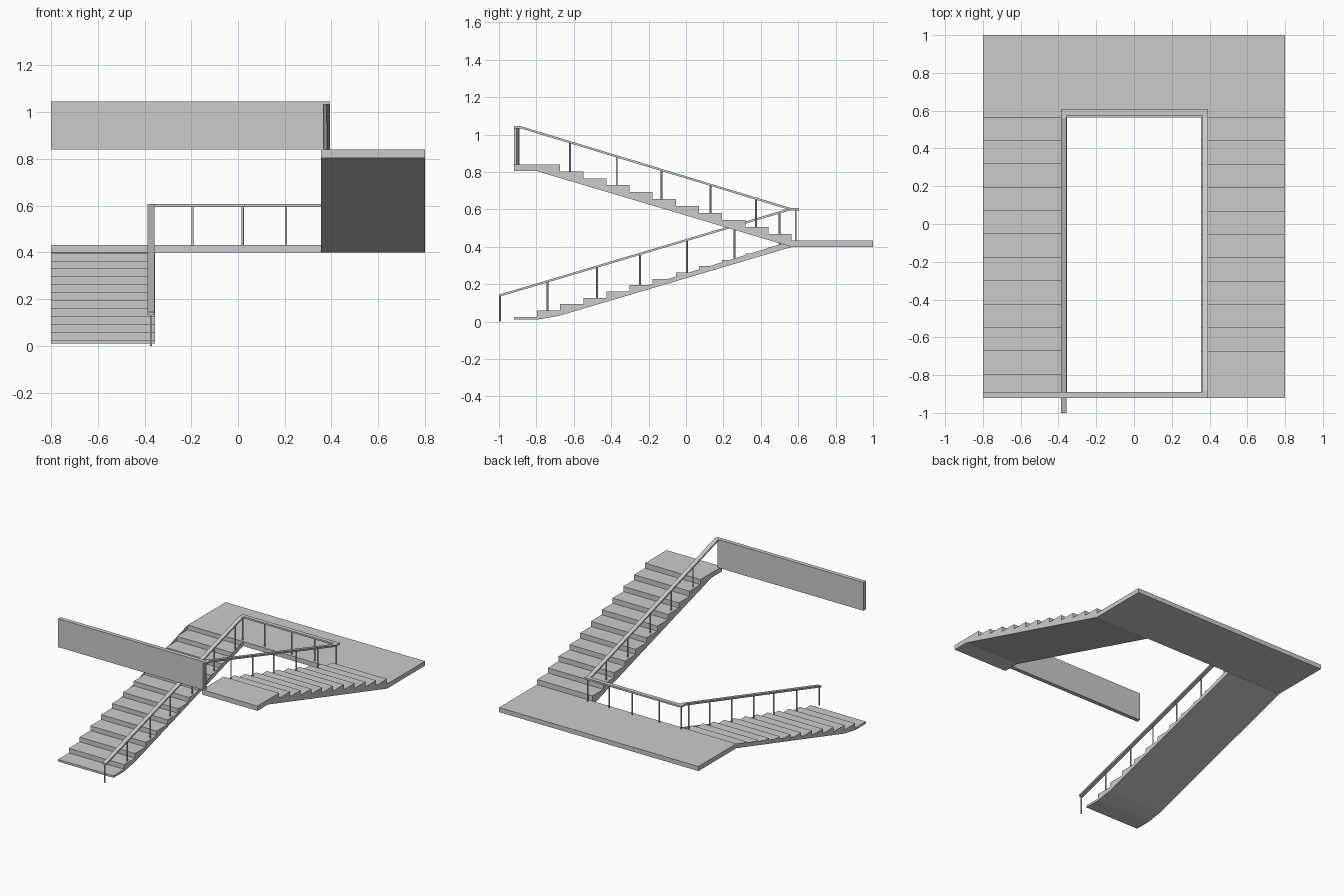
import bpy, bmesh
from mathutils import Vector

default = bpy.data.objects.get("Cube")
if default:
    bpy.data.objects.remove(default, do_unlink=True)


def finish(name, bm):
    bmesh.ops.recalc_face_normals(bm, faces=bm.faces[:])
    mesh = bpy.data.meshes.new(name)
    bm.to_mesh(mesh)
    bm.free()
    obj = bpy.data.objects.new(name, mesh)
    bpy.context.collection.objects.link(obj)
    return obj


def box(name, x0, x1, y0, y1, z0, z1):
    bm = bmesh.new()
    bmesh.ops.create_cube(bm, size=1)
    for v in bm.verts:
        v.co = ((x0 + x1) / 2 + v.co.x * (x1 - x0),
                (y0 + y1) / 2 + v.co.y * (y1 - y0),
                (z0 + z1) / 2 + v.co.z * (z1 - z0))
    return finish(name, bm)


def extrude_profile(name, profile, x0, x1):
    """Extrude a closed (y, z) outline along x."""
    bm = bmesh.new()
    face = bm.faces.new([bm.verts.new((x0, y, z)) for y, z in profile])
    ext = bmesh.ops.extrude_face_region(bm, geom=[face])
    moved = [g for g in ext["geom"] if isinstance(g, bmesh.types.BMVert)]
    bmesh.ops.translate(bm, vec=(x1 - x0, 0, 0), verts=moved)
    return finish(name, bm)


def steps(y, z, run, rise, count):
    """Sawtooth outline of risers and treads."""
    pts = []
    for i in range(count):
        pts += [(y + i * run, z + i * rise), (y + i * run, z + (i + 1) * rise)]
    return pts


def sweep(name, path, half_w, half_h):
    """Sweep a rectangle along a path with mitred corners in plan."""
    pts = [Vector(p) for p in path]
    bm = bmesh.new()
    rings = []
    for i, p in enumerate(pts):
        normals = []
        for a, b in ((i - 1, i), (i, i + 1)):
            if a >= 0 and b < len(pts):
                d = pts[b] - pts[a]
                normals.append(Vector((-d.y, d.x, 0)).normalized())
        n = sum(normals, Vector()).normalized()
        off = n * half_w / n.dot(normals[0])
        up = Vector((0, 0, half_h))
        rings.append([bm.verts.new(p + s * off + t * up)
                      for s, t in ((1, 1), (1, -1), (-1, -1), (-1, 1))])
    for r, q in zip(rings, rings[1:]):
        for k in range(4):
            j = (k + 1) % 4
            bm.faces.new((r[k], r[j], q[j], q[k]))
    bm.faces.new(rings[0])
    bm.faces.new(rings[-1])
    return finish(name, bm)


def post(name, x, y, z0, z1):
    bm = bmesh.new()
    bmesh.ops.create_cone(bm, cap_ends=True, segments=10, radius1=0.005,
                          radius2=0.005, depth=z1 - z0)
    bmesh.ops.translate(bm, vec=(x, y, (z0 + z1) / 2), verts=bm.verts[:])
    obj = finish(name, bm)
    for p in obj.data.polygons:
        p.use_smooth = len(p.vertices) == 4


# Main levels
SIDE, INNER = 0.8, 0.355
FRONT, TURN = -0.92, 0.565
RUN = 0.1238
MID, TOP = 0.432, 0.84
SLAB = 0.033
LOW = 0.025
RISE_A = (MID - LOW) / 12
RISE_B = (TOP - MID) / 11
FIRST = TURN - 11 * RUN

# Landing and the two flights
box("landing", -SIDE, SIDE, TURN, 1, MID - SLAB, MID)
extrude_profile("lower_flight",
                [(FRONT, 0.01), (FRONT, LOW)] + steps(FIRST, LOW, RUN, RISE_A, 12)
                + [(TURN, MID - SLAB), (-0.68, 0.03), (-0.8, 0.01)],
                -SIDE, -INNER)
extrude_profile("upper_flight",
                steps(TURN, MID, -RUN, RISE_B, 11)
                + [(FRONT, TOP), (FRONT, TOP - 0.035), (-0.8, TOP - 0.035),
                   (TURN, MID - SLAB)],
                INNER, SIDE)

# Continuous handrail
XL, XR = -0.372, 0.378
RAIL, BEND, BACK = 0.601, 0.56, 0.59
START, END, END_Z = -1.0, -0.885, 1.039
START_Z = 0.138
sweep("handrail",
      [(XL, START, START_Z), (XL, BEND, RAIL), (XL, BACK, RAIL), (XR, BACK, RAIL),
       (XR, BEND, RAIL), (XR, END, END_Z), (XR, -0.905, END_Z), (-SIDE, -0.905, END_Z)],
      0.015, 0.006)

# Solid parapet across the top
box("parapet", -SIDE, 0.365, FRONT, -0.89, TOP, END_Z - 0.006)

# Posts on the lower flight
post("lower_end_post", XL, START + 0.006, 0, START_Z)
for y in (-0.74, -0.475, -0.245, 0.005, 0.26, 0.5):
    base = LOW + RISE_A * (int((y - FIRST) / RUN) + 1)
    top = START_Z + (RAIL - START_Z) * (y - START) / (BEND - START)
    post("lower_post", XL, y, base, top)

# Posts on the landing
for x in (XL, -0.195, 0.02, 0.205, XR):
    post("landing_post", x, BACK - 0.003, MID, RAIL)

# Posts on the upper flight
for y in (0.375, 0.13, -0.13, -0.37, -0.62):
    base = MID + RISE_B * (int((TURN - y) / RUN) + 1)
    top = RAIL + (END_Z - RAIL) * (BEND - y) / (BEND - END)
    post("upper_post", XR, y, base, top)
post("upper_end_post", XR - 0.005, -0.9, TOP, END_Z)
